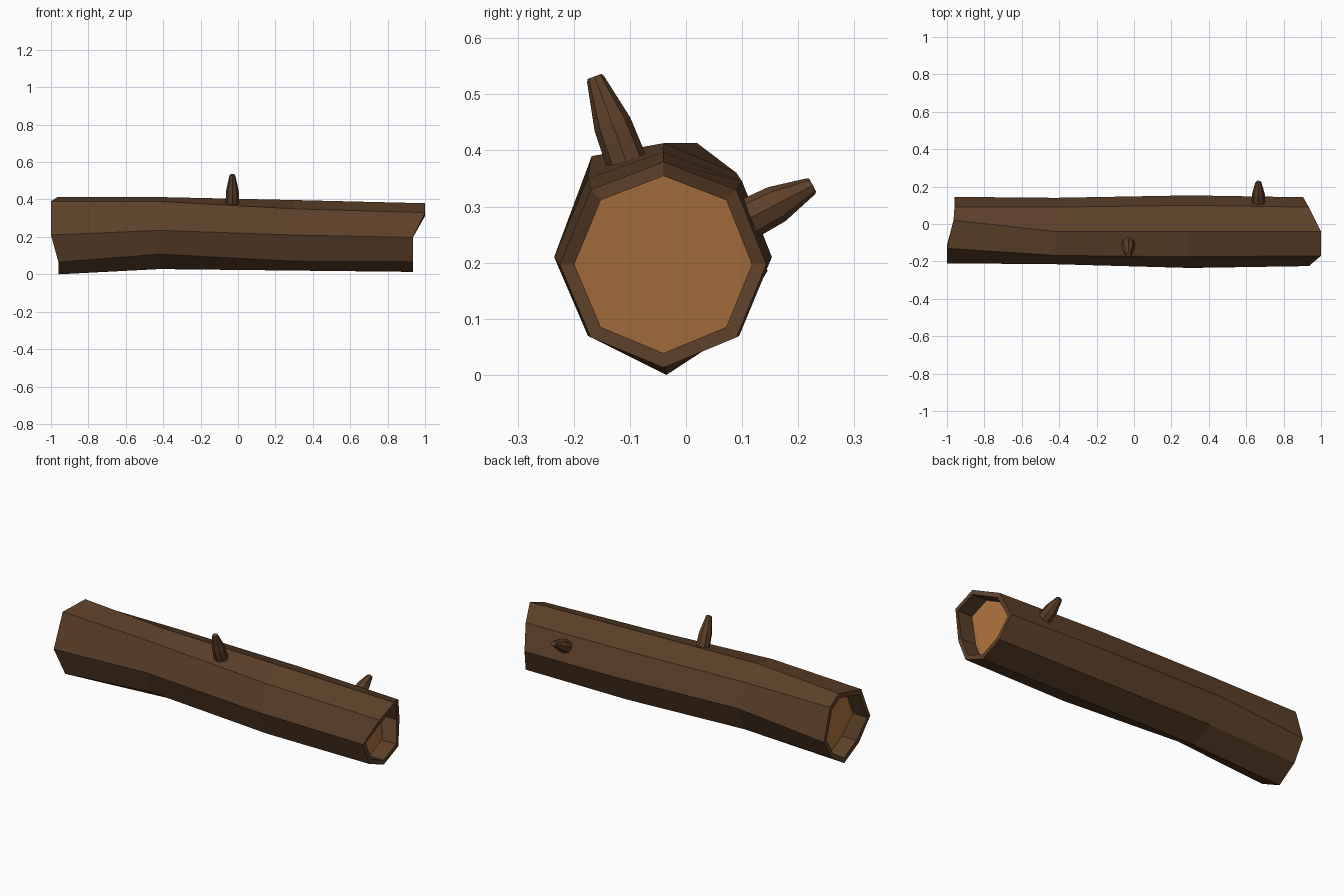
import bpy, bmesh, math
from mathutils import Vector

if "Cube" in bpy.data.objects:
    bpy.data.objects.remove(bpy.data.objects["Cube"])


def material(name, rgb):
    m = bpy.data.materials.new(name)
    m.diffuse_color = (*rgb, 1)
    m.use_nodes = True
    m.node_tree.nodes["Principled BSDF"].inputs["Base Color"].default_value = m.diffuse_color
    return m


bark = material("bark", (0.11, 0.052, 0.022))
wood = material("cut_wood", (0.44, 0.18, 0.05))


def finish(bm, name, mats):
    bmesh.ops.recalc_face_normals(bm, faces=bm.faces)
    me = bpy.data.meshes.new(name)
    bm.to_mesh(me)
    bm.free()
    for m in mats:
        me.materials.append(m)
    ob = bpy.data.objects.new(name, me)
    bpy.context.collection.objects.link(ob)
    return ob


def bridge(bm, a, b):
    n = len(a)
    for i in range(n):
        bm.faces.new((a[i], a[(i + 1) % n], b[(i + 1) % n], b[i]))


# Log cross-sections (y, z), starting at the top ridge and going round the front
left = [(.02, .413), (-.13, .39), (-.21, .21), (-.165, .065),
        (-.035, 0), (.08, .075), (.145, .185), (.09, .36)]
mid_left = [(-.04, .413), (-.168, .39), (-.215, .235), (-.17, .108),
            (-.04, .028), (.08, .09), (.14, .23), (.09, .36)]
mid_right = [(-.04, .397), (-.175, .35), (-.235, .21), (-.175, .07),
             (-.04, .02), (.095, .07), (.153, .21), (.1, .345)]
right = [(-.04, .38), (-.17, .33), (-.225, .197), (-.17, .067),
         (-.04, .013), (.09, .067), (.143, .197), (.09, .33)]
# Ragged ends: x position of each end vertex
left_x = [-.965, -1, -1, -.96, -.96, -.96, -.96, -.96]
right_x = [1, 1, .935, .935, .935, .935, .905, .935]


def section(xs, ring):
    return [Vector((x, y, z)) for x, (y, z) in zip(xs, ring)]


def hollow_end(bm, outer, pts, depth):
    # Rim, recessed wall and pale cut face
    c = sum(pts, Vector()) / len(pts)
    inner = [Vector((p.x, c.y + (p.y - c.y) * .86, c.z + (p.z - c.z) * .86)) for p in pts]
    rim = [bm.verts.new(p) for p in inner]
    floor = [bm.verts.new(p + Vector((depth, 0, 0))) for p in inner]
    bridge(bm, outer, rim)
    bridge(bm, rim, floor)
    bm.faces.new(floor).material_index = 1


# Log body
bm = bmesh.new()
sections = [section(left_x, left), section([-.42] * 8, mid_left),
            section([.3] * 8, mid_right), section(right_x, right)]
rings = [[bm.verts.new(p) for p in s] for s in sections]
for a, b in zip(rings, rings[1:]):
    bridge(bm, a, b)
hollow_end(bm, rings[0], sections[0], .09)
hollow_end(bm, rings[-1], sections[-1], -.09)
finish(bm, "log", [bark, wood])


# Branch stubs: tapered eight-sided spikes
def stub(name, base, tip):
    base, tip = Vector(base), Vector(tip)
    d = tip - base
    rot = d.to_track_quat('Z', 'Y')
    bm = bmesh.new()
    loops = []
    for t, r in ((-.1, .037), (.42, .034), (.97, .016), (1, .013)):
        loops.append([bm.verts.new(base + d * t + rot @ Vector(
            (r * math.cos(k * math.pi / 4), r * math.sin(k * math.pi / 4), 0)))
            for k in range(8)])
    for a, b in zip(loops, loops[1:]):
        bridge(bm, a, b)
    bm.faces.new(loops[0])
    bm.faces.new(loops[-1])
    finish(bm, name, [bark])


stub("top_stub", (-.03, -.108, .385), (-.03, -.163, .532))
stub("back_stub", (.665, .115, .28), (.665, .226, .338))
